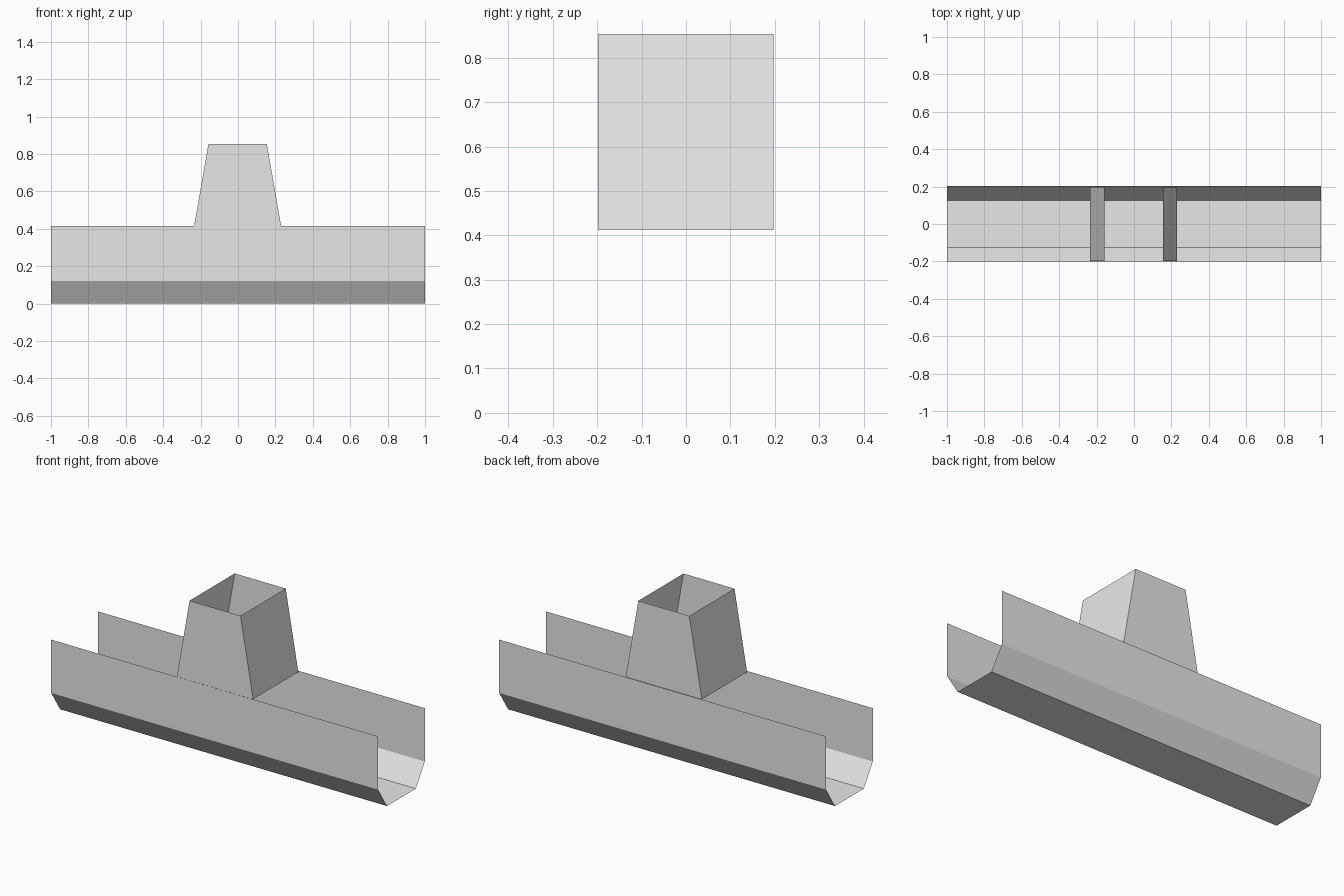
import bpy

cube = bpy.data.objects.get("Cube")
if cube:
    bpy.data.objects.remove(cube, do_unlink=True)

# Single plain grey for the sheet metal
GREY = (0.8, 0.8, 0.8, 1.0)
metal = bpy.data.materials.new("light_grey_metal")
metal.use_nodes = True
metal.diffuse_color = GREY
for node in metal.node_tree.nodes:
    if node.type == 'BSDF_PRINCIPLED':
        node.inputs["Base Color"].default_value = GREY


def loft(name, start, end, closed):
    """Open sheet spanning two matching outlines."""
    n = len(start)
    spans = n if closed else n - 1
    faces = [(i, (i + 1) % n, n + (i + 1) % n, n + i) for i in range(spans)]
    mesh = bpy.data.meshes.new(name)
    mesh.from_pydata(start + end, [], faces)
    mesh.materials.append(metal)
    obj = bpy.data.objects.new(name, mesh)
    bpy.context.collection.objects.link(obj)
    return obj


# Trough: folded sheet with open ends and top
half = [(0.204, 0.415), (0.204, 0.12), (0.126, 0.0)]
profile = [(-y, z) for y, z in half] + half[::-1]
loft("trough",
     [(-1, y, z) for y, z in profile],
     [(1, y, z) for y, z in profile], closed=False)


# Hopper: four thin walls, narrowing upward along x, open above and below
def ring(x0, x1, z):
    y0, y1 = -0.198, 0.197
    return [(x0, y0, z), (x1, y0, z), (x1, y1, z), (x0, y1, z)]


loft("hopper", ring(-0.235, 0.231, 0.412), ring(-0.158, 0.154, 0.853), closed=True)
